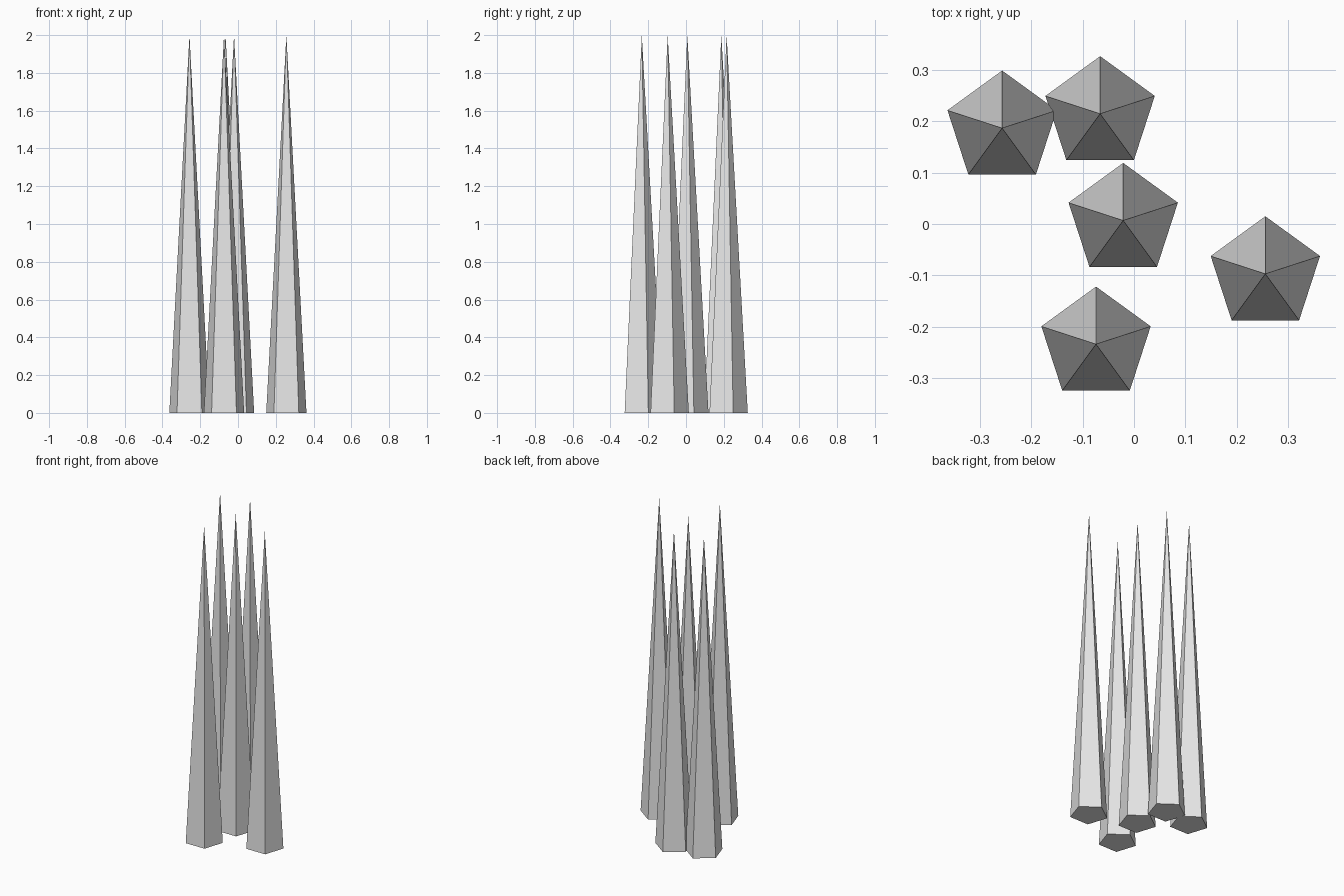
import bpy

# Remove the default cube
cube = bpy.data.objects.get("Cube")
if cube:
    bpy.data.objects.remove(cube, do_unlink=True)

# Plain grey material
GREY = (0.8, 0.8, 0.8, 1.0)
grey = bpy.data.materials.new("light_grey")
grey.use_nodes = True
grey.diffuse_color = GREY
grey.node_tree.nodes["Principled BSDF"].inputs["Base Color"].default_value = GREY

RADIUS = 0.112
HEIGHT = 2.0


def add_spike(name, x, y):
    """Tall five-sided spike standing on the ground, one corner to the back."""
    bpy.ops.mesh.primitive_cone_add(
        vertices=5, radius1=RADIUS, radius2=0, depth=HEIGHT,
        end_fill_type='NGON', location=(x, y, HEIGHT / 2))
    spike = bpy.context.object
    spike.name = name
    spike.data.materials.append(grey)
    bpy.ops.object.shade_flat()


# Scattered cluster of identical spikes
spikes = {
    "spike_back_right": (-0.257, 0.187),
    "spike_back": (-0.066, 0.215),
    "spike_middle": (-0.021, 0.007),
    "spike_left": (0.256, -0.097),
    "spike_front": (-0.074, -0.234),
}
for name, (x, y) in spikes.items():
    add_spike(name, x, y)
